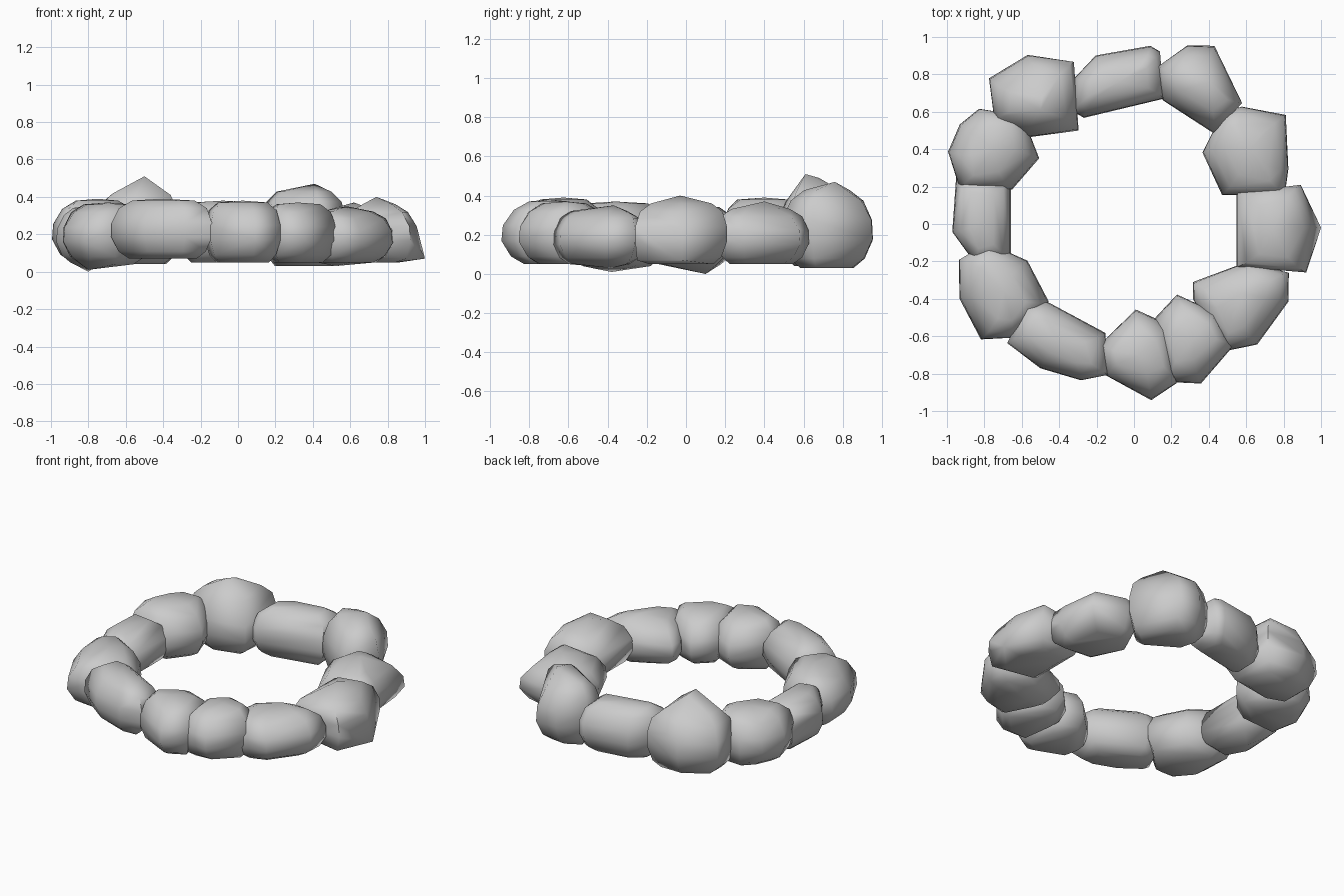
import bpy, bmesh, math
from mathutils import Vector

if "Cube" in bpy.data.objects:
    bpy.data.objects.remove(bpy.data.objects["Cube"])

# (height fraction, radial scale, scale along the ring) for each stacked ring
LEVELS = [(0.0, 0.52, 0.70), (0.12, 0.80, 0.88), (0.36, 1.0, 1.0),
          (0.60, 0.97, 1.0), (0.84, 0.74, 0.90), (0.97, 0.42, 0.66)]


def stone(name, z0, z1, plan, corners=()):
    """Convex rock from a plan outline, rounded over and under, with extra corner points."""
    pts = [Vector(p) for p in plan]
    lo = Vector((min(p.x for p in pts), min(p.y for p in pts)))
    hi = Vector((max(p.x for p in pts), max(p.y for p in pts)))
    c = (lo + hi) / 2
    radial = c.normalized()
    along = Vector((-radial.y, radial.x))
    bm = bmesh.new()
    for f, rs, ts in LEVELS:
        for p in pts:
            d = p - c
            # outlines run slightly long so neighbours press into each other
            q = c + radial * d.dot(radial) * rs * 1.01 + along * d.dot(along) * ts * 1.04
            bm.verts.new((q.x, q.y, z0 + (z1 - z0) * f))
    bm.verts.new((c.x, c.y, z1))
    for p in corners:
        bm.verts.new(p)
    bmesh.ops.convex_hull(bm, input=bm.verts[:])
    loose = [v for v in bm.verts if not v.link_faces]
    bmesh.ops.delete(bm, geom=loose, context='VERTS')
    bmesh.ops.recalc_face_normals(bm, faces=bm.faces[:])
    me = bpy.data.meshes.new(name)
    bm.to_mesh(me)
    bm.free()
    ob = bpy.data.objects.new(name, me)
    bpy.context.collection.objects.link(ob)
    bpy.ops.object.select_all(action='DESELECT')
    ob.select_set(True)
    bpy.context.view_layer.objects.active = ob
    bpy.ops.object.shade_smooth_by_angle(angle=math.radians(75))


# back stones
stone("stone_back_left", 0.04, 0.43,
      [(-.77, .78), (-.57, .90), (-.33, .86), (-.30, .50), (-.55, .47), (-.74, .57)],
      [(-.50, .61, .51), (-.49, .68, .49), (-.36, .56, .41)])
stone("stone_back", 0.05, 0.38,
      [(-.31, .60), (-.26, .57), (.15, .67), (.13, .92), (.08, .95), (-.20, .90), (-.31, .78)])
stone("stone_back_right", 0.03, 0.44,
      [(.14, .84), (.29, .95), (.43, .95), (.57, .65), (.42, .49), (.16, .66)],
      [(.41, .76, .47)])
# right stones
stone("stone_right_rear", 0.05, 0.34,
      [(.48, .59), (.58, .62), (.81, .58), (.82, .30), (.80, .17), (.47, .16), (.37, .38)],
      [(.62, .40, .37)])
stone("stone_right", 0.05, 0.37,
      [(.55, .16), (.89, .20), (.96, -.02), (.92, -.25), (.55, -.22)],
      [(.74, -.03, .40), (1.0, -.02, .07), (.90, -.25, .07)])
stone("stone_right_front", 0.05, 0.33,
      [(.32, -.31), (.60, -.21), (.82, -.27), (.82, -.42), (.66, -.64), (.50, -.67), (.32, -.40)],
      [(.52, -.38, .03), (.58, -.37, .35)])
# front stones
stone("stone_front_right", 0.05, 0.37,
      [(.12, -.50), (.23, -.38), (.42, -.47), (.52, -.66), (.36, -.85), (.20, -.84)])
stone("stone_front", 0.05, 0.38,
      [(.01, -.46), (.16, -.53), (.22, -.85), (.09, -.94), (-.14, -.81), (-.17, -.64)])
stone("stone_front_left", 0.07, 0.39,
      [(-.57, -.43), (-.46, -.42), (-.16, -.58), (-.15, -.80), (-.29, -.83), (-.50, -.77), (-.67, -.64)])
# left stones
stone("stone_left_front", 0.04, 0.37,
      [(-.93, -.20), (-.78, -.11), (-.57, -.20), (-.46, -.41), (-.66, -.60), (-.82, -.61), (-.93, -.40)],
      [(-.80, -.38, .01)])
stone("stone_left", 0.05, 0.35,
      [(-.95, .24), (-.66, .21), (-.66, -.17), (-.85, -.20), (-.97, -.04)],
      [(-.80, .10, 0.0)])
stone("stone_left_rear", 0.05, 0.39,
      [(-.99, .39), (-.93, .53), (-.83, .61), (-.60, .57), (-.51, .35), (-.65, .19), (-.93, .21)])
